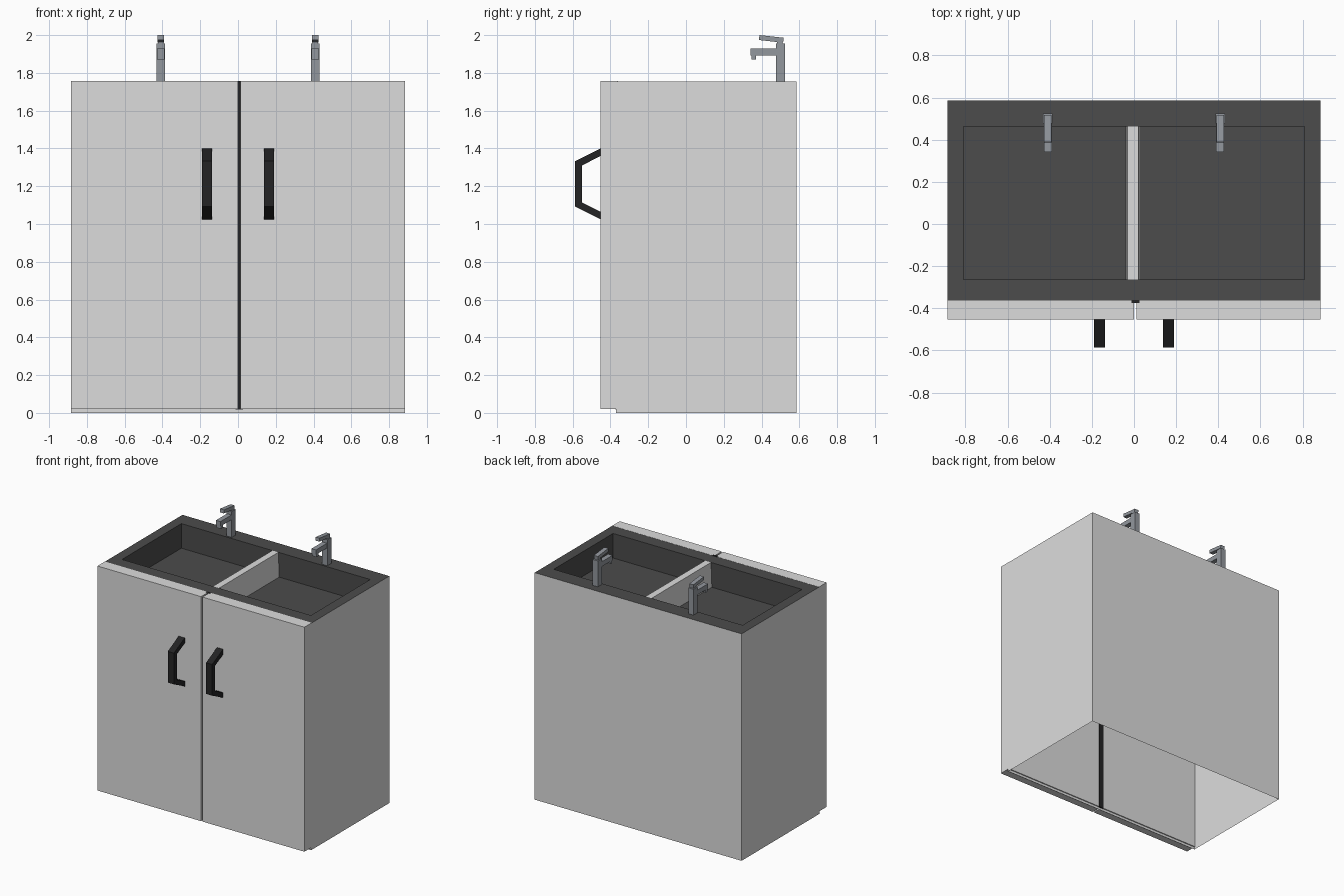
import bpy

if "Cube" in bpy.data.objects:
    bpy.data.objects.remove(bpy.data.objects["Cube"])

TOP = 1.755


def material(name, rgb):
    m = bpy.data.materials.new(name)
    m.diffuse_color = (*rgb, 1)
    m.use_nodes = True
    m.node_tree.nodes["Principled BSDF"].inputs["Base Color"].default_value = m.diffuse_color
    return m


LIGHT = material("light grey panel", (0.72, 0.72, 0.72))
DARK = material("charcoal counter", (0.072, 0.072, 0.072))
BLACK = material("black handle", (0.017, 0.017, 0.018))
STEEL = material("grey steel", (0.29, 0.31, 0.34))


def make(name, verts, faces, *mats):
    me = bpy.data.meshes.new(name)
    me.from_pydata(verts, [], faces)
    for m in mats:
        me.materials.append(m)
    ob = bpy.data.objects.new(name, me)
    bpy.context.collection.objects.link(ob)
    return ob


def prism(name, yz, x0, x1, mat):
    """Extrude a counterclockwise y-z outline from x0 to x1."""
    n = len(yz)
    verts = [(x, y, z) for x in (x0, x1) for y, z in yz]
    faces = [tuple(range(n))[::-1], tuple(range(n, 2 * n))]
    faces += [(i, (i + 1) % n, (i + 1) % n + n, i + n) for i in range(n)]
    return make(name, verts, faces, mat)


def rect(y0, y1, z0, z1):
    return [(y0, z0), (y1, z0), (y1, z1), (y0, z1)]


# Cabinet shell, open underneath, with counter and sunken basin in its top
def ring(x0, x1, y0, y1, z):
    return [(x0, y0, z), (x1, y0, z), (x1, y1, z), (x0, y1, z)]


outer, inner = (-0.885, 0.885, -0.37, 0.585), (-0.808, 0.808, -0.263, 0.462)
verts = ring(*outer, 0) + ring(*outer, TOP) + ring(*inner, TOP) + ring(*inner, TOP - 0.19)
faces = [(4 * r + i, 4 * r + (i + 1) % 4, 4 * r + 4 + (i + 1) % 4, 4 * r + 4 + i)
         for r in range(3) for i in range(4)]
faces.append((12, 13, 14, 15))
cabinet = make("cabinet_and_basin", verts, faces, LIGHT, DARK)
for p in cabinet.data.polygons:
    p.material_index = 0 if p.index < 4 else 1

# Basin divider, slightly wider at the foot
b, t, z0 = 0.033, 0.026, TOP - 0.19
make("basin_divider",
     ring(-b - 0.004, b - 0.004, -0.263, 0.462, z0) + ring(-t - 0.004, t - 0.004, -0.263, 0.462, TOP),
     [(0, 1, 5, 4), (1, 2, 6, 5), (2, 3, 7, 6), (3, 0, 4, 7), (4, 5, 6, 7), (3, 2, 1, 0)], LIGHT)

# Doors and the dark strip behind their gap
prism("left_door", rect(-0.453, -0.362, 0.02, TOP + 0.001), -0.885, 0.001, LIGHT)
prism("right_door", rect(-0.453, -0.362, 0.02, TOP + 0.001), 0.012, 0.885, LIGHT)
prism("door_gap_strip", rect(-0.374, -0.36, 0.018, TOP + 0.003), -0.013, 0.027, BLACK)

handle = [(-0.453, 1.025), (-0.453, 1.065), (-0.55, 1.113), (-0.55, 1.31),
          (-0.453, 1.36), (-0.453, 1.40), (-0.587, 1.333), (-0.587, 1.092)]
spout = [(0.347, 1.87), (0.371, 1.87), (0.371, 1.891), (0.478, 1.891),
         (0.478, 1.928), (0.341, 1.928), (0.341, 1.891), (0.347, 1.891)]
lever = [(0.386, 1.974), (0.514, 1.96), (0.517, 1.986), (0.389, 2.0)]

for side, s in (("left", -1), ("right", 1)):
    # Bent door handles
    prism(side + "_handle", handle, s * 0.164 - 0.026, s * 0.164 + 0.026, BLACK)
    # Taps: post, neck, spout with nozzle, tilted lever
    c = s * 0.409
    prism(side + "_tap_post", rect(0.476, 0.524, TOP, 1.955), c - 0.022, c + 0.022, STEEL)
    prism(side + "_tap_neck", rect(0.482, 0.512, 1.95, 1.968), c - 0.015, c + 0.015, STEEL)
    prism(side + "_tap_spout", spout, c - 0.019, c + 0.019, STEEL)
    prism(side + "_tap_lever", lever, c - 0.017, c + 0.017, STEEL)
